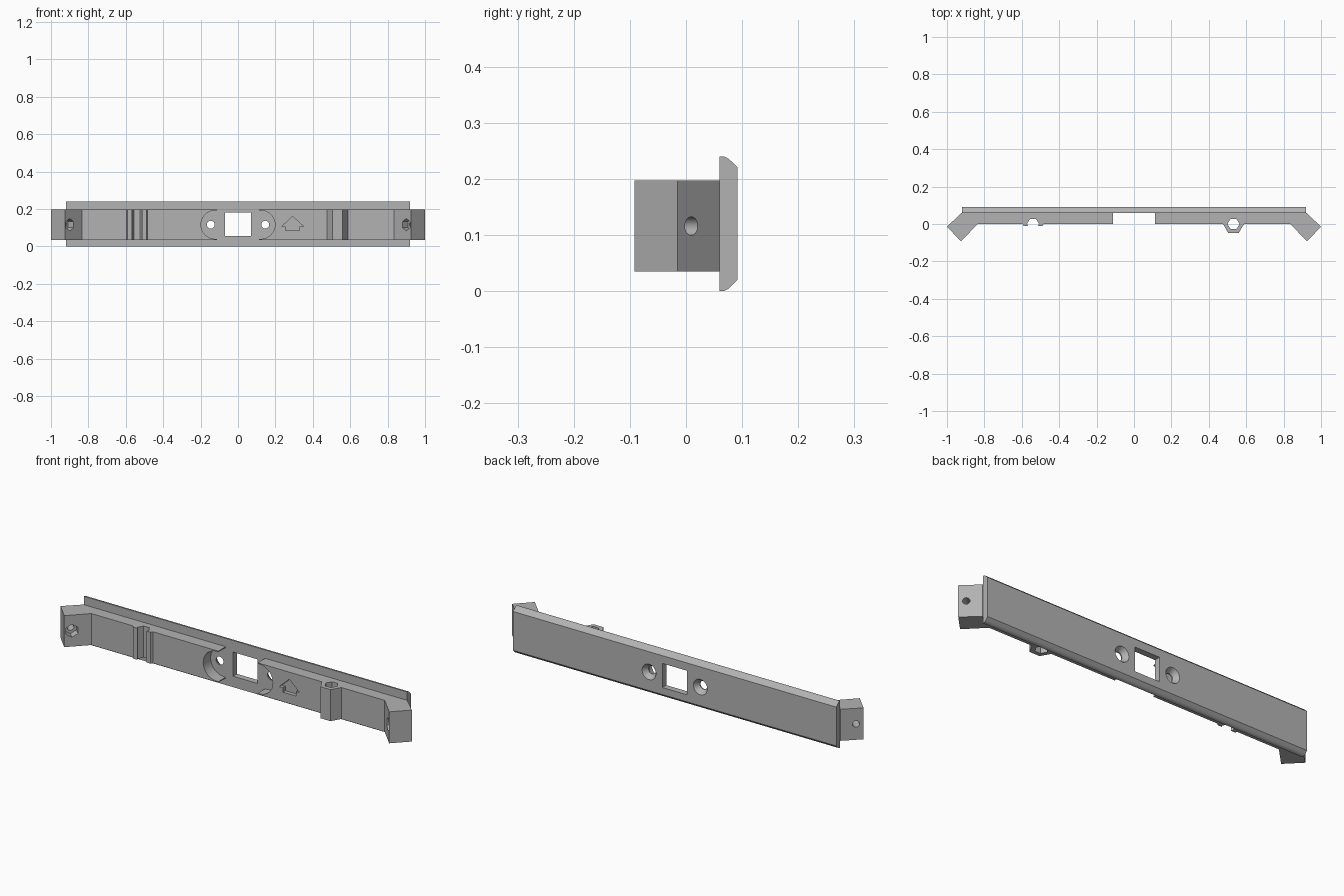
import bpy, bmesh, math
from mathutils import Vector

if "Cube" in bpy.data.objects:
    bpy.data.objects.remove(bpy.data.objects["Cube"], do_unlink=True)

grey = bpy.data.materials.new("plain grey")
grey.use_nodes = True
colour = (0.45, 0.45, 0.45, 1)
grey.diffuse_color = colour
grey.node_tree.nodes["Principled BSDF"].inputs["Base Color"].default_value = colour

X, Y, Z = Vector((1, 0, 0)), Vector((0, 1, 0)), Vector((0, 0, 1))
LOW, HIGH = 0.035, 0.197          # body height range
MID = (LOW + HIGH) / 2


def prism(name, pts, u, v, w, lo, hi, origin=Vector(), taper=1.0):
    """Extrude a 2D profile (u, v) along w; taper scales the far end."""
    bm = bmesh.new()
    rings = []
    for h, k in ((lo, 1.0), (hi, taper)):
        rings.append([bm.verts.new(origin + u * a * k + v * b * k + w * h) for a, b in pts])
    n = len(pts)
    bm.faces.new(rings[0])
    bm.faces.new(rings[1])
    for i in range(n):
        j = (i + 1) % n
        bm.faces.new((rings[0][i], rings[0][j], rings[1][j], rings[1][i]))
    bmesh.ops.recalc_face_normals(bm, faces=bm.faces)
    mesh = bpy.data.meshes.new(name)
    bm.to_mesh(mesh)
    bm.free()
    mesh.materials.append(grey)
    obj = bpy.data.objects.new(name, mesh)
    bpy.context.collection.objects.link(obj)
    return obj


def ngon(r, n, start=0.0):
    return [(r * math.cos(start + math.tau * i / n), r * math.sin(start + math.tau * i / n))
            for i in range(n)]


def rect(a, b, c, d):
    return [(a, b), (c, b), (c, d), (a, d)]


def cut(target, cutter):
    mod = target.modifiers.new("cut", "BOOLEAN")
    mod.operation = "DIFFERENCE"
    mod.solver = "EXACT"
    mod.object = cutter
    bpy.context.view_layer.objects.active = target
    bpy.ops.object.modifier_apply(modifier=mod.name)
    bpy.data.objects.remove(cutter, do_unlink=True)


# Face plate with rounded, chamfered long edges
half = [(0.06, 0.12), (0.067, 0.12), (0.074, 0.117), (0.08, 0.112), (0.092, 0.1)]
profile = [(y, 0.12 + z) for y, z in half] + [(y, 0.12 - z) for y, z in reversed(half)]
plate = prism("face_plate", profile, Y, Z, X, -0.92, 0.92)

# Body bar with angled feet, an open hex clip and a hex tube on the front
R, r, apo = 0.056, 0.032, math.sqrt(3) / 2
clip, tube, lip = -0.54, 0.532, -0.01
outer = R + lip / math.tan(math.pi / 3)
inner = r + lip / math.tan(math.pi / 3)
foot = [(0.835, 0), (0.925, -0.092), (1, -0.015), (0.922, 0.06)]
outline = [(-x, y) for x, y in reversed(foot)]
outline += [(clip - R, 0), (clip - outer, lip), (clip - inner, lip), (clip - r, 0),
            (clip - r / 2, r * apo), (clip + r / 2, r * apo),
            (clip + r, 0), (clip + inner, lip), (clip + outer, lip), (clip + R, 0)]
outline += [(tube - R, 0), (tube - R / 2, -R * apo), (tube + R / 2, -R * apo), (tube + R, 0)]
outline += foot
body = prism("body_bar", outline, X, Y, Z, LOW, HIGH)
cut(body, prism("tube_bore", ngon(r, 6), X, Y, Z, 0, 0.3, Vector((tube, 0, 0))))

# Arrow recess
arrow = [(0.292, 0.16), (0.235, 0.107), (0.255, 0.107), (0.255, 0.084),
         (0.33, 0.084), (0.33, 0.107), (0.35, 0.107)]
cut(body, prism("arrow_recess", arrow, X, Z, Y, -0.1, 0.02))

# Feet: screw hole and hex nut pocket along the diagonal
for s in (-1, 1):
    axis = Vector((s, 1, 0)).normalized()
    side = Vector((1, -s, 0)).normalized()
    start = Vector((s * 0.9, -0.065, MID))
    cut(body, prism("foot_hole", ngon(0.0165, 24), side, Z, axis, -0.05, 0.2, start))
    cut(body, prism("nut_pocket", ngon(0.033, 6, math.pi / 2), side, Z, axis, -0.05, 0.04, start))

# Central pocket: rounded ends, open at top and bottom in the middle
arc = [(-0.122 + 0.076 * math.cos(t), MID + 0.076 * math.sin(t))
       for t in [math.pi / 2 + math.pi * i / 24 for i in range(25)]]
stadium = arc + [(-x, z) for x, z in reversed(arc)]
cut(body, prism("round_pocket", stadium, X, Z, Y, -0.1, 0.08))
cut(body, prism("open_pocket", rect(-0.112, 0, 0.112, 0.3), X, Z, Y, -0.1, 0.081))

# Plate window and countersunk screw holes
cut(plate, prism("window", rect(-0.07, 0.056, 0.07, 0.18), X, Z, Y, 0, 0.2))
for s in (-1, 1):
    spot = Vector((s * 0.146, 0, MID))
    cut(plate, prism("screw_hole", ngon(0.021, 32), X, Z, Y, 0, 0.2, spot))
    cut(plate, prism("countersink", ngon(0.021, 32), X, Z, Y, 0.066, 0.1, spot, 2.15))

# Smooth the round walls, keep the corners sharp
for obj in (plate, body):
    bpy.ops.object.select_all(action="DESELECT")
    obj.select_set(True)
    bpy.context.view_layer.objects.active = obj
    bpy.ops.object.shade_smooth_by_angle(angle=math.radians(25))
